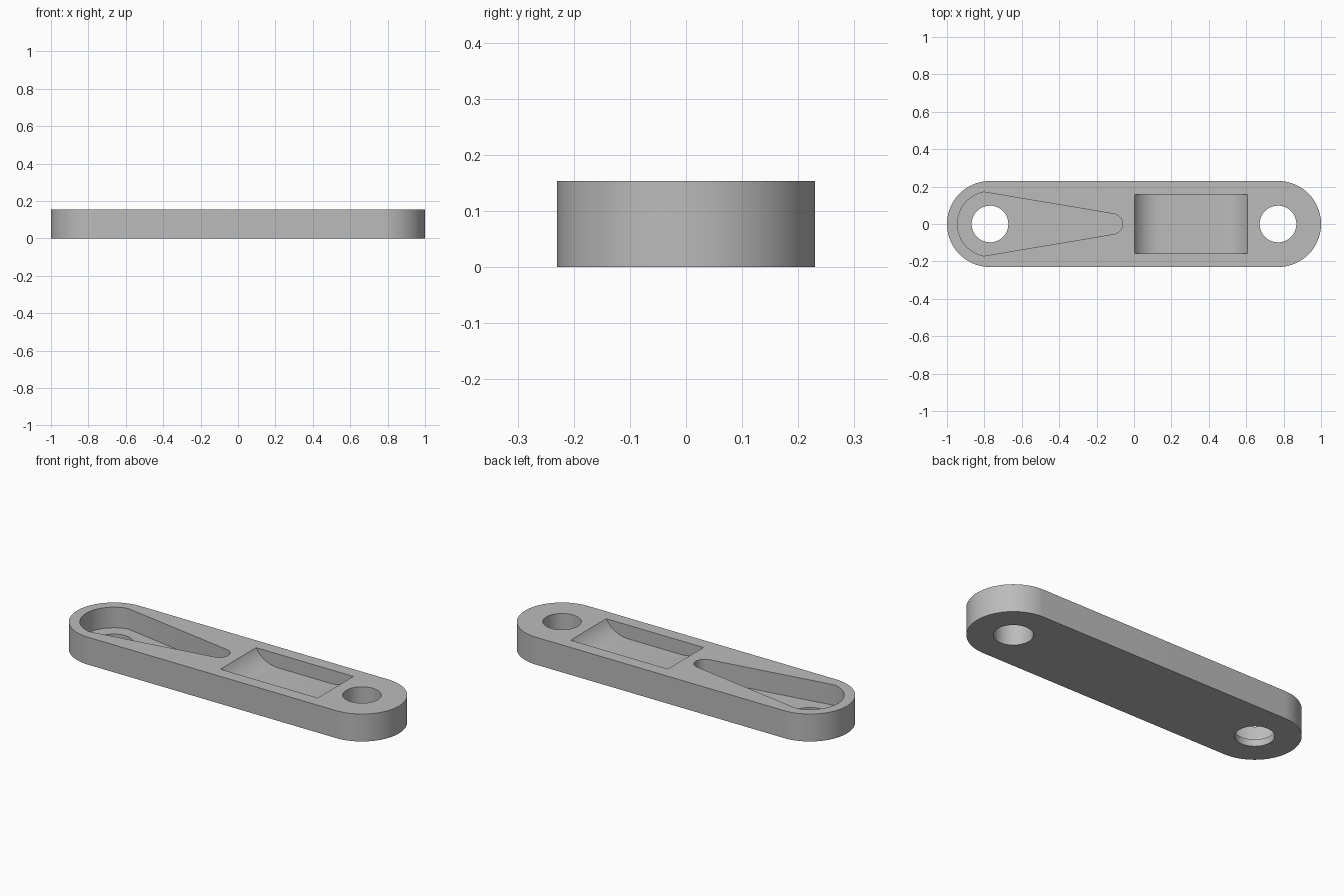
import bpy
import bmesh
from math import pi, cos, sin, radians
from mathutils import Vector

if "Cube" in bpy.data.objects:
    bpy.data.objects.remove(bpy.data.objects["Cube"])

HEIGHT = 0.154
END_X = 0.77        # centre of each rounded end
END_R = 0.23
HOLE_R = 0.098
TEAR_FLOOR = 0.0385
SCOOP_DEPTH = HEIGHT / 2
SCOOP_X = (0.002, 0.606)
SCOOP_HALF = 0.158

grey = bpy.data.materials.new("plain grey")
grey.use_nodes = True
colour = (0.5, 0.5, 0.5, 1)
grey.diffuse_color = colour
grey.node_tree.nodes["Principled BSDF"].inputs["Base Color"].default_value = colour


def arc(cx, cy, r, start, end, steps):
    """Points on an arc, angles in degrees."""
    angles = [radians(start + (end - start) * i / steps) for i in range(steps + 1)]
    return [(cx + r * cos(a), cy + r * sin(a)) for a in angles]


def prism(name, outline, base, sweep):
    """Sweep a closed outline of 3D points along a vector."""
    bm = bmesh.new()
    face = bm.faces.new([bm.verts.new(p) for p in outline])
    moved = bmesh.ops.extrude_face_region(bm, geom=[face])["geom"]
    verts = [g for g in moved if isinstance(g, bmesh.types.BMVert)]
    bmesh.ops.translate(bm, verts=verts, vec=sweep)
    bmesh.ops.translate(bm, verts=bm.verts, vec=base)
    bmesh.ops.recalc_face_normals(bm, faces=bm.faces)
    mesh = bpy.data.meshes.new(name)
    bm.to_mesh(mesh)
    bm.free()
    mesh.materials.append(grey)
    obj = bpy.data.objects.new(name, mesh)
    bpy.context.collection.objects.link(obj)
    return obj


def upright(name, points, bottom, top):
    return prism(name, [(x, y, 0) for x, y in points],
                 Vector((0, 0, bottom)), Vector((0, 0, top - bottom)))


# Link plate with two rounded ends
outline = arc(END_X, 0, END_R, -90, 90, 48) + arc(-END_X, 0, END_R, 90, 270, 48)
plate = upright("link_plate", outline, 0, HEIGHT)

# Through holes
cutters = []
for side, name in ((-1, "right_hole_cutter"), (1, "left_hole_cutter")):
    ring = arc(side * END_X, 0, HOLE_R, 0, 360, 64)[:-1]
    cutters.append(upright(name, ring, -0.1, HEIGHT + 0.1))

# Tapered pocket, wide around the hole and narrow at the middle
tear = arc(-END_X, 0, 0.174, 101, 259, 40) + arc(-0.116, 0, 0.055, -86, 86, 24)
cutters.append(upright("tapered_pocket_cutter", tear, TEAR_FLOOR, HEIGHT + 0.1))

# Scooped pocket: flat floor that curves up to both ends
r = SCOOP_DEPTH * 2
run = r * sin(pi / 3)
low = HEIGHT - SCOOP_DEPTH
x0, x1 = SCOOP_X
profile = (arc(x0 + run, low + r, r, 210, 270, 16)
           + arc(x1 - run, low + r, r, 270, 330, 16)
           + [(x1, HEIGHT + 0.1), (x0, HEIGHT + 0.1)])
cutters.append(prism("scooped_pocket_cutter", [(x, 0, z) for x, z in profile],
                     Vector((0, -SCOOP_HALF, 0)), Vector((0, 2 * SCOOP_HALF, 0))))

# Cut everything out of the plate
bpy.context.view_layer.objects.active = plate
for cutter in cutters:
    cutter.hide_render = True
    cut = plate.modifiers.new(cutter.name, "BOOLEAN")
    cut.operation = "DIFFERENCE"
    cut.solver = "EXACT"
    cut.object = cutter
    bpy.ops.object.modifier_apply(modifier=cut.name)
    bpy.data.objects.remove(cutter)

# Smooth the curved walls, keep the rims sharp
bpy.ops.object.select_all(action="DESELECT")
plate.select_set(True)
bpy.ops.object.shade_smooth_by_angle(angle=radians(25))
